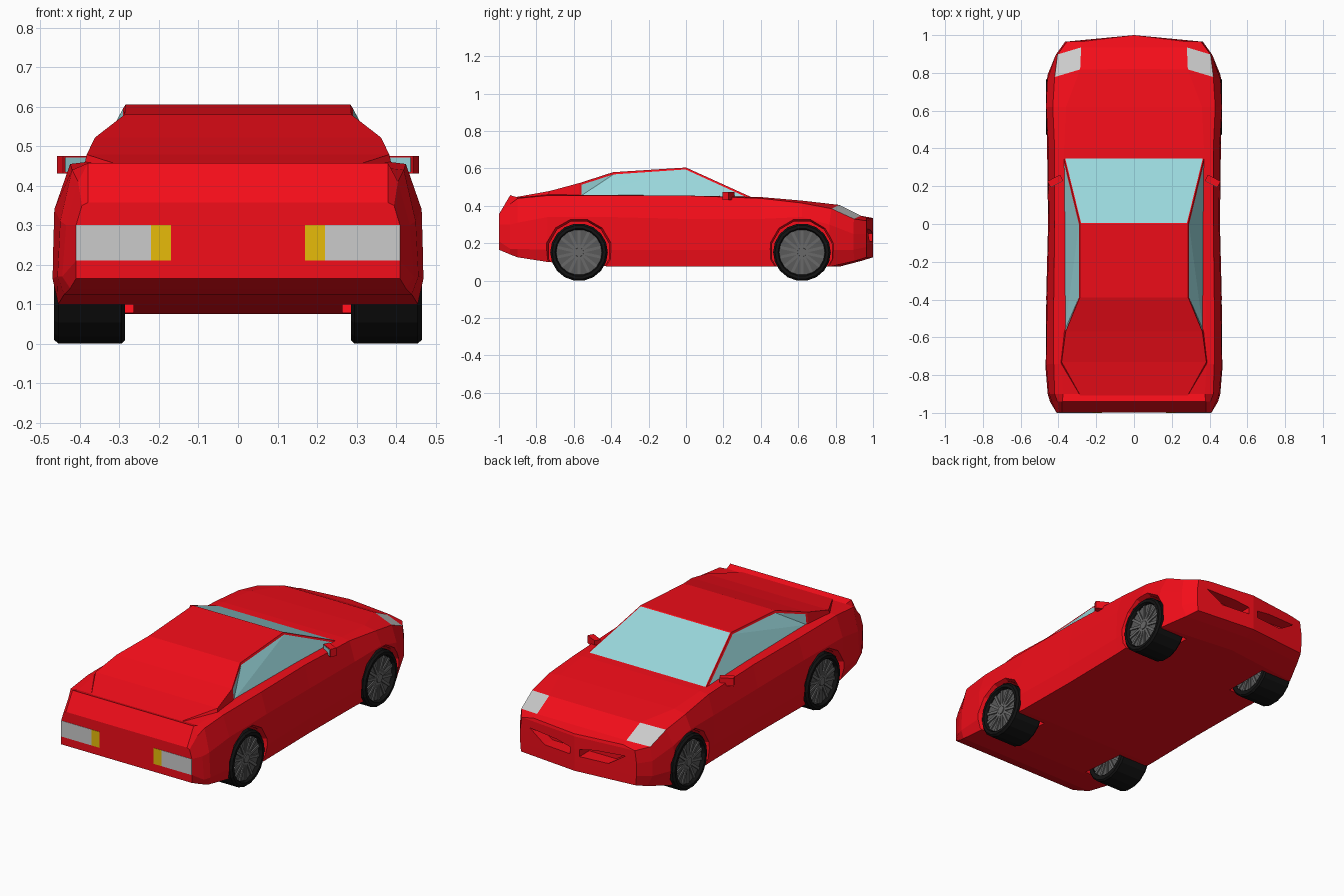
import bpy, bmesh, math
from mathutils import Matrix, Vector

if "Cube" in bpy.data.objects:
    bpy.data.objects.remove(bpy.data.objects["Cube"])


def material(name, r, g, b):
    m = bpy.data.materials.new(name)
    m.diffuse_color = (r, g, b, 1)
    m.use_nodes = True
    m.node_tree.nodes["Principled BSDF"].inputs["Base Color"].default_value = m.diffuse_color
    return m


RED = material("red paint", 0.9, 0.004, 0.01)
GLASS = material("glass", 0.32, 0.68, 0.71)
BLACK = material("rubber", 0.006, 0.006, 0.006)
LAMP = material("lamp", 0.75, 0.75, 0.75)
AMBER = material("amber", 0.8, 0.5, 0.003)
RIM = material("rim", 0.1, 0.1, 0.1)
SPOKE = material("spoke", 0.14, 0.14, 0.14)


def finish(name, bm, *mats):
    bmesh.ops.remove_doubles(bm, verts=bm.verts, dist=1e-5)
    bmesh.ops.recalc_face_normals(bm, faces=bm.faces)
    me = bpy.data.meshes.new(name)
    bm.to_mesh(me)
    bm.free()
    ob = bpy.data.objects.new(name, me)
    bpy.context.collection.objects.link(ob)
    for m in mats:
        me.materials.append(m)
    return ob


def box(name, centre, size, mat, rot=0):
    bm = bmesh.new()
    bmesh.ops.create_cube(bm, size=1, matrix=Matrix.Translation(centre)
                          @ Matrix.Rotation(rot, 4, 'Z') @ Matrix.Diagonal((*size, 1)))
    return finish(name, bm, mat)


def lathe(name, profile, n, y, z, side, mat, wrap=False):
    """Spin an (x, radius) profile round the axle."""
    bm = bmesh.new()
    rings = []
    for i in range(n):
        a = 2 * math.pi * (i + 0.5) / n
        rings.append([bm.verts.new((side * x, y + r * math.sin(a), z + r * math.cos(a)))
                      for x, r in profile])
    count = len(profile)
    for i in range(n):
        p, q = rings[i], rings[(i + 1) % n]
        for k in range(count if wrap else count - 1):
            j = (k + 1) % count
            bm.faces.new((p[k], p[j], q[j], q[k]))
    return finish(name, bm, mat)


# Body: cross-sections along y, each from floor edge up to the deck edge
SECTIONS = [
    (-0.999, .41, .165, .41, .21, .41, .30, .395, .35, .38, .357),
    (-0.94, .425, .14, .445, .17, .435, .30, .405, .41, .38, .457),
    (-0.90, .44, .125, .457, .17, .45, .31, .42, .44, .375, .445),
    (-0.74, .455, .10, .47, .165, .465, .34, .425, .455, .385, .46),
    (-0.40, .45, .075, .465, .165, .46, .34, .425, .455, .38, .458),
    (0.0, .445, .075, .455, .165, .45, .33, .42, .455, .38, .455),
    (0.40, .45, .075, .46, .165, .453, .33, .42, .44, .37, .447),
    (0.62, .46, .075, .468, .165, .465, .34, .43, .415, .36, .428),
    (0.82, .45, .075, .468, .165, .458, .30, .42, .385, .285, .405),
    (0.935, .39, .105, .415, .165, .415, .25, .405, .33, .28, .347),
    (1.0, .36, .125, .365, .18, .365, .25, .355, .32, .28, .335),
]
bm = bmesh.new()
rings = []
for sec in SECTIONS:
    y = sec[0]
    pts = list(zip(sec[1::2], sec[2::2]))
    ring = [(0, pts[0][1])] + pts + [(0, pts[-1][1])] + [(-x, z) for x, z in reversed(pts)]
    verts = []
    for x, z in ring:
        sweep = 0.3 * max(0, abs(x) - 0.28) if y > 0.75 else 0
        if y == 1.0:                    # blunt, slightly pointed nose
            sweep = 0.035 if x else 0
        verts.append(bm.verts.new((x, y - sweep, z)))
    rings.append(verts)
for s, (a, b) in enumerate(zip(rings, rings[1:])):
    for k in range(12):
        j = (k + 1) % 12
        f = bm.faces.new((a[k], a[j], b[j], b[k]))
        if s == 8 and k in (4, 7):      # headlights
            f.material_index = 1
bm.faces.new(rings[0])
nose = rings[-1]
mid = [nose[0]] + [bm.verts.new((0, 1, nose[k].co.z)) for k in (2, 3, 4)] + [nose[6]]
for k in range(1, 5):
    for r, t in ((nose[k], nose[k + 1]), (nose[12 - k], nose[11 - k])):
        bm.faces.new((r, t, mid[k], mid[k - 1]))
body = finish("body", bm, RED, LAMP)

# Wheel arch and grille cutters
cutters = []
MOUTH = [(.03, .252), (.12, .268), (.3, .277), (.2, .212), (.03, .212)]
for side in (-1, 1):
    for y in (-0.572, 0.62):
        cutters.append(lathe("arch_cutter", [(.265, 0), (.265, .165), (.44, .165), (.475, .182),
                                             (.55, .182), (.55, 0)], 12, y, 0.157, side, RED))
    bm = bmesh.new()
    face = bm.faces.new([bm.verts.new((side * x, 0.91, z)) for x, z in MOUTH])
    ext = bmesh.ops.extrude_face_region(bm, geom=[face])["geom"]
    bmesh.ops.translate(bm, vec=(0, 0.2, 0),
                        verts=[v for v in ext if isinstance(v, bmesh.types.BMVert)])
    cutters.append(finish("grille_cutter", bm, RED))
bpy.context.view_layer.objects.active = body
for c in cutters:
    c.hide_render = True
    mod = body.modifiers.new("cut", 'BOOLEAN')
    mod.operation, mod.solver, mod.object = 'DIFFERENCE', 'EXACT', c
    bpy.ops.object.modifier_apply(modifier=mod.name)
for c in cutters:
    bpy.data.objects.remove(c)

# Cabin: windscreen, roof, hatch and sides with inset glass
P = {"A": (.372, .355, .444), "R": (.285, 0, .605), "S": (.287, -.39, .58), "C": (.362, -.57, .522),
     "D": (.383, -.73, .479), "E": (.28, -.915, .446), "B": (.37, -.57, .448),
     "F": (.39, -.74, .448), "G": (.29, -.915, .435)}
bm = bmesh.new()
V = {(k, s): bm.verts.new((s * x, y, z)) for k, (x, y, z) in P.items() for s in (-1, 1)}
screen = None
for p, q in ("AR", "RS", "SC", "CD", "DE"):
    f = bm.faces.new((V[p, 1], V[q, 1], V[q, -1], V[p, -1]))
    screen = screen or f
glass_sets = [([screen], 0.006)]
for s in (-1, 1):
    side_faces = [bm.faces.new([V[k, s] for k in keys]) for keys in ("ARB", "RSB", "SCB")]
    glass_sets.append((side_faces, 0.012))
    for keys in ("BCDF", "FDEG"):
        bm.faces.new([V[k, s] for k in keys])
bmesh.ops.recalc_face_normals(bm, faces=bm.faces)
for faces, width in glass_sets:
    bmesh.ops.inset_region(bm, faces=faces, thickness=width, use_even_offset=True)
    for f in faces:
        f.material_index = 1
finish("cabin", bm, RED, GLASS)

for side, label in ((-1, "left"), (1, "right")):
    # Tail lights
    box(f"{label}_tail_light", (side * .315, -.99, .255), (.19, .021, .09), LAMP)
    box(f"{label}_indicator", (side * .195, -.99, .255), (.05, .021, .09), AMBER)
    # Door mirrors
    turn = -side * math.radians(27)
    centre = Vector((side * .417, .228, .453))
    box(f"{label}_mirror", centre, (.075, .035, .044), RED, turn)
    back = Matrix.Rotation(turn, 3, 'Z') @ Vector((0, -.018, 0))
    box(f"{label}_mirror_glass", centre + back, (.066, .004, .036), GLASS, turn)
    # Wheels, with a spoked rim on both faces
    for y, end in ((-0.572, "rear"), (0.62, "front")):
        name = f"{label}_{end}"
        z = 0.152
        lathe(name + "_tyre", [(.455, .122), (.466, .128), (.466, .144), (.455, .154), (.295, .154),
                               (.286, .146), (.286, .122)], 18, y, z, side, BLACK, True)
        lathe(name + "_rim", [(.445, 0), (.445, .123), (.296, .123), (.296, 0)], 18, y, z, side, RIM)
        lathe(name + "_hub", [(.438, .026), (.457, .024), (.457, 0)], 12, y, z, side, SPOKE)
        bm = bmesh.new()
        for x in (.446, .295):
            for i in range(14):
                bmesh.ops.create_cube(bm, size=1, matrix=Matrix.Translation((side * x, y, z))
                                      @ Matrix.Rotation(2 * math.pi * i / 14, 4, 'X')
                                      @ Matrix.Translation((0, 0, .071))
                                      @ Matrix.Diagonal((.012, .015, .102, 1)))
        finish(name + "_spokes", bm, SPOKE)
